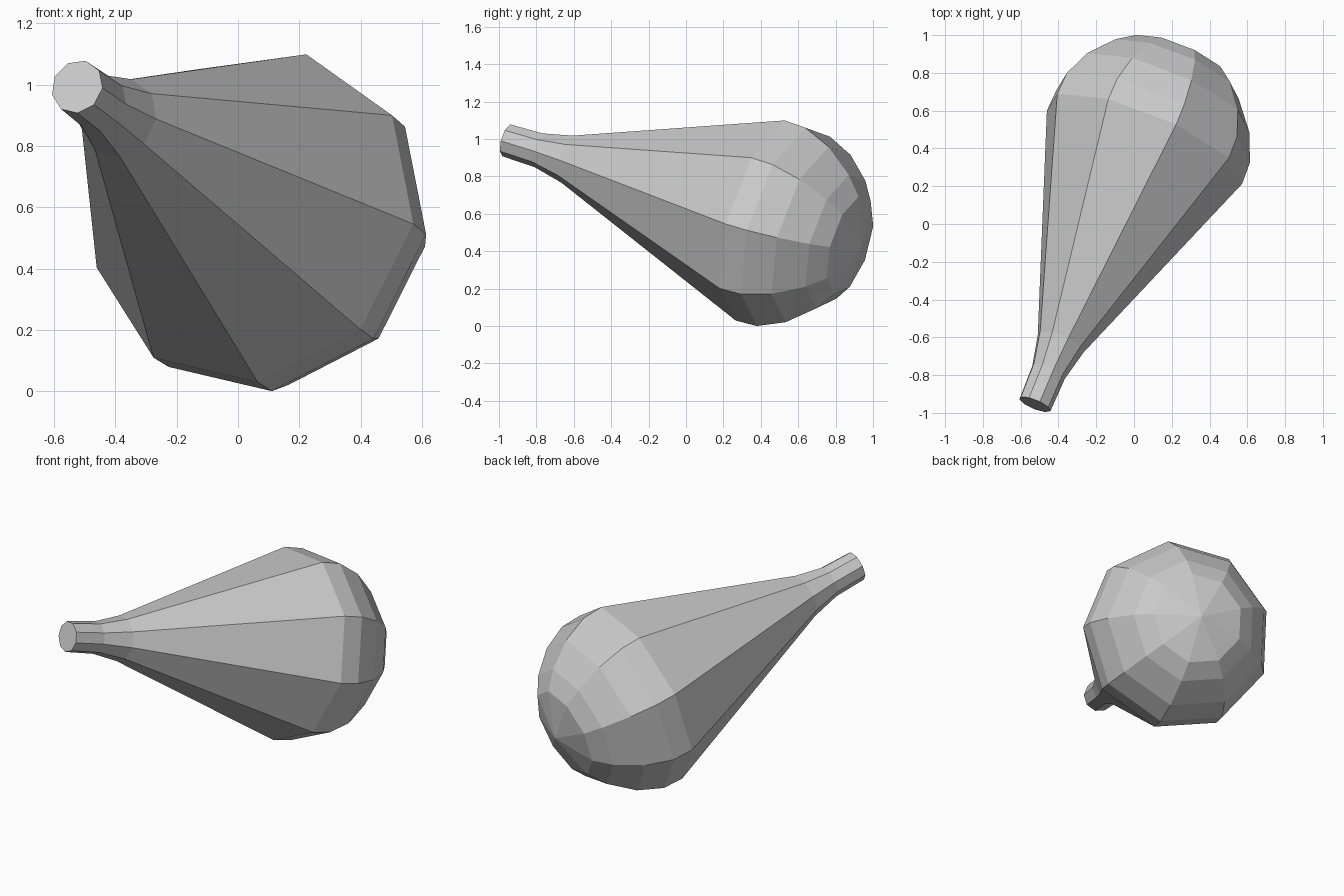
import bpy, bmesh, math
from mathutils import Vector, Matrix

if "Cube" in bpy.data.objects:
    bpy.data.objects.remove(bpy.data.objects["Cube"])

SIDES = 9
# (radius, distance along the axis) from the handle tip to the bulb pole
PROFILE = [(0, 0), (0.09, 0), (0.095, 0.196), (0.133, 0.37), (0.565, 1.565),
           (0.56, 1.69), (0.495, 1.842), (0.377, 1.985), (0.275, 2.062), (0, 2.13)]

# tilted frame: axis runs from the handle tip to the bulb
axis = Vector((0.37, 0.889, -0.272)).normalized()
up = Vector((0.30, 0.16, 0.946))
up = (up - axis * up.dot(axis)).normalized()
side = axis.cross(up)
frame = Matrix((up, side, axis)).transposed().to_4x4()
frame.translation = Vector((-0.525, -0.955, 0.985))

# club: lathe the profile into a nine-sided solid
bm = bmesh.new()
verts = [bm.verts.new((r, 0, h)) for r, h in PROFILE]
edges = [bm.edges.new(pair) for pair in zip(verts, verts[1:])]
bmesh.ops.spin(bm, geom=verts + edges, cent=(0, 0, 0), axis=(0, 0, 1),
               angle=math.tau, steps=SIDES, use_duplicate=False)
bmesh.ops.remove_doubles(bm, verts=bm.verts, dist=0.001)
bmesh.ops.dissolve_degenerate(bm, edges=bm.edges, dist=0.0005)
bm.transform(frame)
bmesh.ops.recalc_face_normals(bm, faces=bm.faces)

# rest the lowest point on the ground
bm.transform(Matrix.Translation((0, 0, -min(v.co.z for v in bm.verts))))
mesh = bpy.data.meshes.new("club")
bm.to_mesh(mesh)
bm.free()
bpy.context.collection.objects.link(bpy.data.objects.new("club", mesh))
